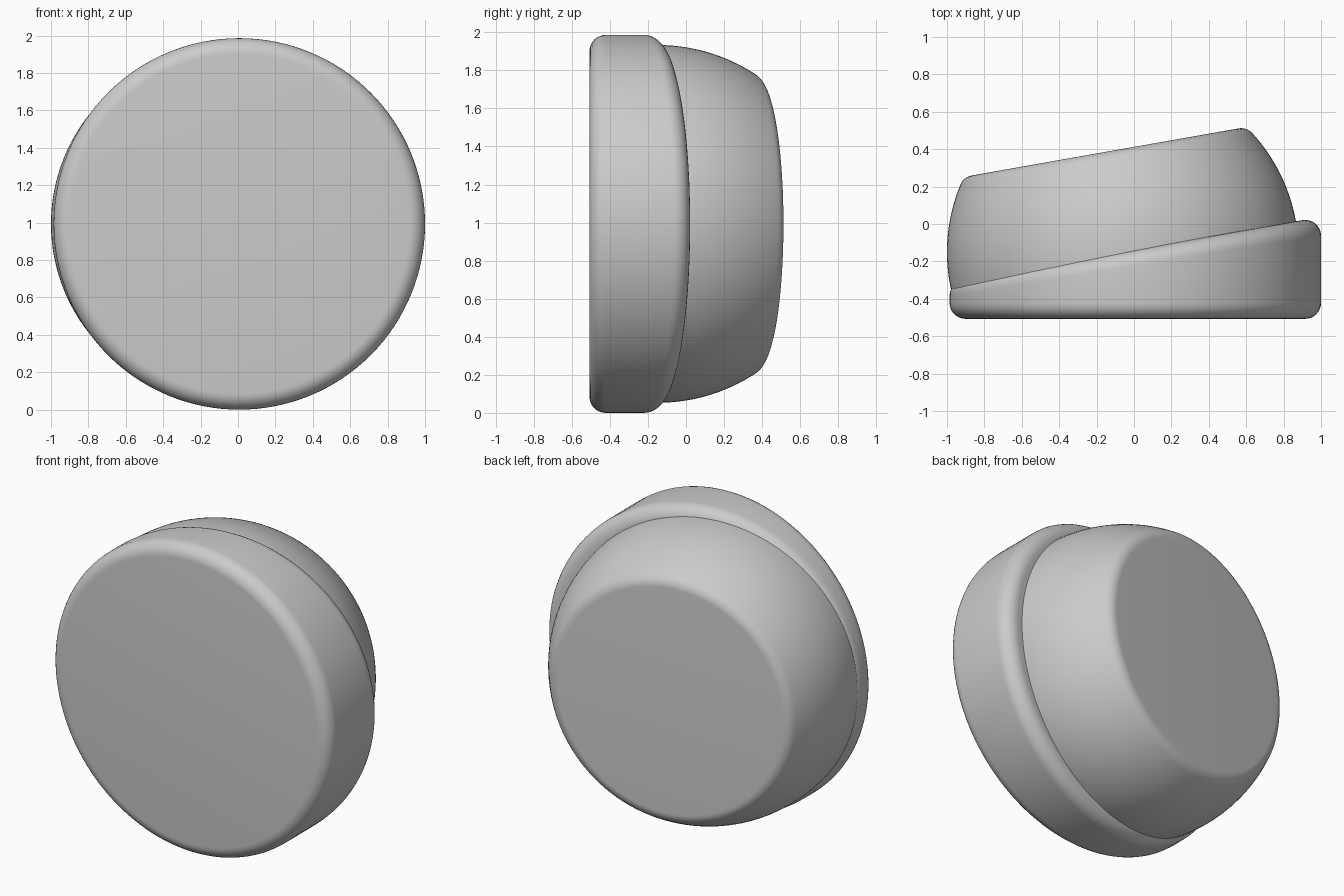
import bpy, bmesh, math
from mathutils import Matrix, Vector

if "Cube" in bpy.data.objects:
    bpy.data.objects.remove(bpy.data.objects["Cube"])

SEG = 128
TILT = math.radians(10)
CZ = 0.993

grey = bpy.data.materials.new("light grey")
grey.diffuse_color = (0.6, 0.6, 0.6, 1)
grey.use_nodes = True
grey.node_tree.nodes["Principled BSDF"].inputs["Base Color"].default_value = grey.diffuse_color


def loft(name, profile, place):
    """Loft (radius, height) profiles around an axis, closing both ends flat."""
    bm = bmesh.new()
    rings = []
    for i in range(SEG):
        t = 2 * math.pi * i / SEG
        rings.append([bm.verts.new(place(r * math.cos(t), r * math.sin(t), h))
                      for r, h in profile(t)])
    for i in range(SEG):
        a, b = rings[i], rings[(i + 1) % SEG]
        for j in range(len(a) - 1):
            bm.faces.new((a[j], b[j], b[j + 1], a[j + 1]))
    bm.faces.new([r[0] for r in rings])
    bm.faces.new([r[-1] for r in rings])
    bmesh.ops.recalc_face_normals(bm, faces=bm.faces)
    me = bpy.data.meshes.new(name)
    bm.to_mesh(me)
    bm.free()
    ob = bpy.data.objects.new(name, me)
    bpy.context.collection.objects.link(ob)
    me.materials.append(grey)
    bpy.ops.object.select_all(action='DESELECT')
    ob.select_set(True)
    bpy.context.view_layer.objects.active = ob
    bpy.ops.object.shade_smooth_by_angle(angle=math.radians(35))
    return ob


def arc(cr, ch, rad, a0, a1, n=8):
    return [(cr + rad * math.cos(a0 + (a1 - a0) * k / n),
             ch + rad * math.sin(a0 + (a1 - a0) * k / n)) for k in range(n + 1)]


# Wedge-shaped disc: flat front, slanted back, both rims rounded
R, F, FRONT, MID = 0.993, 0.085, -0.507, -0.137


def disc_profile(t):
    slope = math.atan(math.tan(TILT) * math.cos(t))
    cr = R - F
    ch = MID + math.tan(slope) * cr - F / math.cos(slope)
    return (arc(R - F, FRONT + F, F, -math.pi / 2, 0)
            + arc(cr, ch, F, 0, math.pi / 2 + slope))


loft("wedge_disc", disc_profile, lambda u, v, h: Vector((u + 0.007, h, v + CZ)))

# Tilted spherical body with a flat, softly rounded end
S, END, G = 0.94, 0.5435, 0.08
ga = END - G
gr = math.sqrt((S - G) ** 2 - ga ** 2)
start, join = math.asin(-0.15 / S), math.atan2(ga, gr)
body = arc(0, 0, S, start, join, 32) + arc(gr, ga, G, join, math.pi / 2)[1:]
turn = Matrix.Rotation(TILT, 3, 'Z')
centre = Vector((-0.06, -0.15, CZ))
loft("dome_body", lambda t: body, lambda u, v, h: centre + turn @ Vector((u, h, v)))
